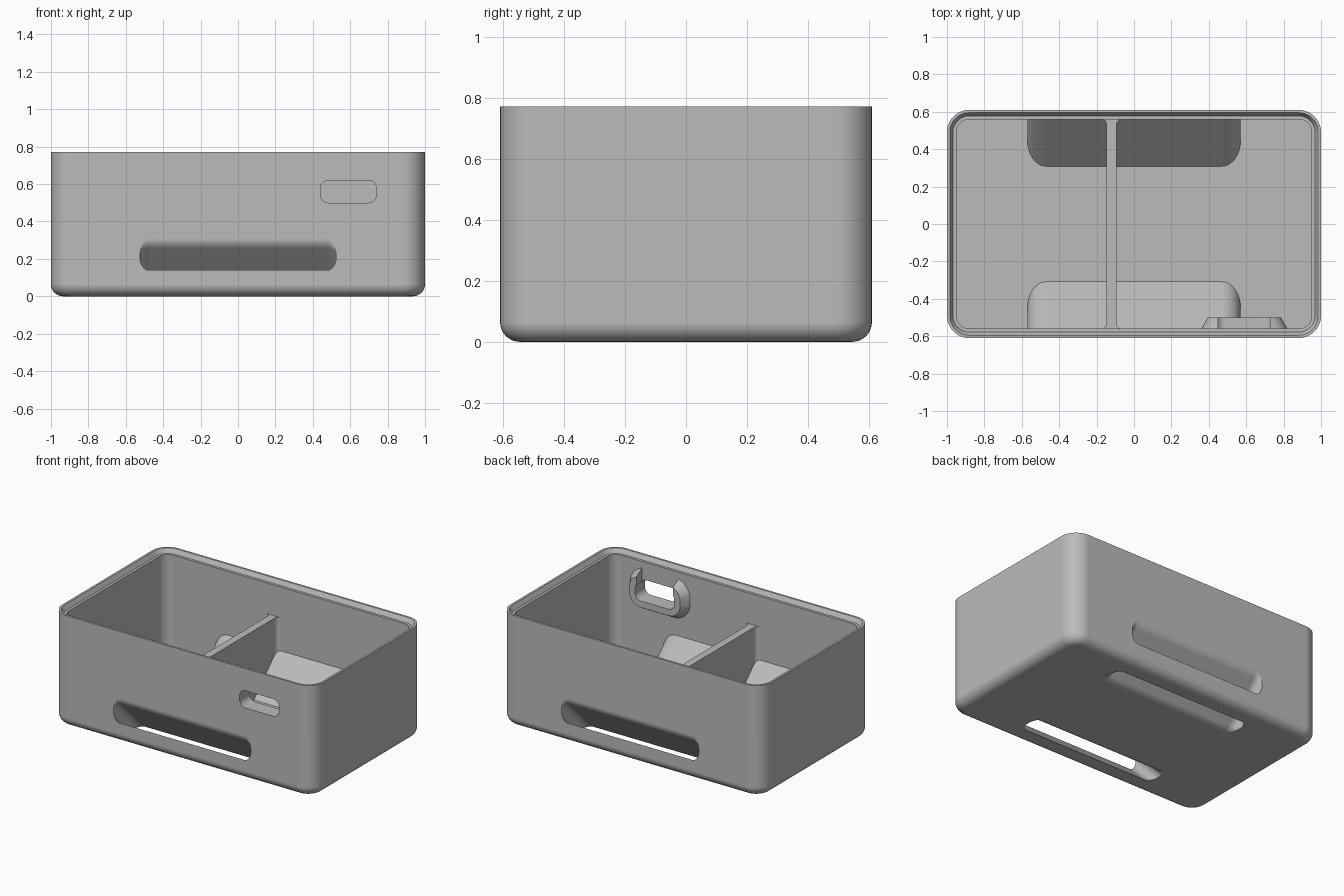
import bpy, bmesh, math

if "Cube" in bpy.data.objects:
    bpy.data.objects.remove(bpy.data.objects["Cube"])

W, D, H = 1.0, 0.61, 0.772      # half width, half depth, height
WALL, CORNER = 0.05, 0.12
ROOT2 = math.sqrt(2)

grey = bpy.data.materials.new("plain_grey")
grey.use_nodes = True
grey.diffuse_color = (0.5, 0.5, 0.5, 1)
grey.node_tree.nodes["Principled BSDF"].inputs["Base Color"].default_value = (0.5, 0.5, 0.5, 1)


def loft(name, rings):
    """Closed solid through rings with equal point counts."""
    bm = bmesh.new()
    rows = [[bm.verts.new(p) for p in ring] for ring in rings]
    n = len(rows[0])
    for a, b in zip(rows, rows[1:]):
        for i in range(n):
            j = (i + 1) % n
            bm.faces.new((a[i], a[j], b[j], b[i]))
    bm.faces.new(rows[0])
    bm.faces.new(rows[-1])
    bmesh.ops.recalc_face_normals(bm, faces=bm.faces)
    mesh = bpy.data.meshes.new(name)
    bm.to_mesh(mesh)
    bm.free()
    mesh.materials.append(grey)
    ob = bpy.data.objects.new(name, mesh)
    bpy.context.collection.objects.link(ob)
    return ob


def round_rect(hw, hh, r, seg=10):
    """Rounded rectangle outline, centred on the origin."""
    pts = []
    for k, (sx, sy) in enumerate(((1, 1), (-1, 1), (-1, -1), (1, -1))):
        for i in range(seg + 1):
            a = math.pi / 2 * (k + i / seg)
            pts.append((sx * (hw - r) + r * math.cos(a), sy * (hh - r) + r * math.sin(a)))
    return pts


def plan_ring(inset, z):
    return [(x, y, z) for x, y in round_rect(W - inset, D - inset, CORNER - inset)]


def subtract(target, *cutters):
    """Cut solids out of the target, then discard them."""
    for c in cutters:
        mod = target.modifiers.new("cut", 'BOOLEAN')
        mod.operation, mod.solver, mod.object = 'DIFFERENCE', 'EXACT', c
    bpy.context.view_layer.update()
    done = target.evaluated_get(bpy.context.evaluated_depsgraph_get())
    mesh = bpy.data.meshes.new_from_object(done)
    target.modifiers.clear()
    target.data = mesh
    for c in cutters:
        bpy.data.objects.remove(c)


def slanted_bar(name, hw, r, side, flare, reach):
    """Rounded bar running at 45 degrees from the wall down through the floor."""
    outline = round_rect(hw, r, r * 0.999)
    base = 0.40

    def wall_ring(y, o):
        return [(x, -side * y, -base - y + t * ROOT2 + o * max(0, t / r)) for x, t in outline]

    def floor_ring(z, o):
        return [(x, -side * (-base - z + t * ROOT2 + o * max(0, t / r)), z) for x, t in outline]

    # the flare rounds the upper edge of each mouth
    steps = [(0, 0)]
    if flare:
        rad = flare / math.tan(math.pi / 8)
        depths = [flare / ROOT2 * f for f in (0, 0.05, 0.15, 0.35, 0.65, 1)]
        steps = [(d, max(0, flare + d - math.sqrt(rad ** 2 - (rad - d) ** 2))) for d in depths]
    rings = [wall_ring(-D - reach, flare)]
    rings += [wall_ring(-D + d, o) for d, o in steps]
    rings += [floor_ring(d, o) for d, o in reversed(steps)]
    rings.append(floor_ring(-reach, flare))
    return loft(name, rings)


# Outer block with rounded bottom edge
R = 0.065
outer = [plan_ring(R * (1 - math.sin(a)), R * (1 - math.cos(a)))
         for a in (math.pi / 2 * i / 8 for i in range(9))]
body = loft("storage_box", outer + [plan_ring(0, H)])

# Cavity with a stepped rim for a lid
cavity = loft("cavity", [plan_ring(i, z) for i, z in (
    (WALL, WALL), (WALL, H - 0.03), (0.032, H - 0.03), (0.015, H), (0.015, H + 0.05))])

# Divider with small fillets where it meets the walls
half, fil, inner = 0.026, 0.03, D - WALL
edge = [(half + fil, inner + 0.02)]
for i in range(7):
    a = math.pi / 2 * i / 6
    edge.append((half + fil * (1 - math.sin(a)), inner - fil * (1 - math.cos(a))))
right = edge + [(x, -y) for x, y in reversed(edge)]
plan = right + [(-x, y) for x, y in reversed(right)]
divider = loft("divider", [[(x - 0.12, y, z) for x, y in plan] for z in (0.02, 0.53)])

# Housings that cover the strap tunnels inside
housings = [slanted_bar("tunnel_housing", 0.57, 0.1, s, 0, 0.09) for s in (1, -1)]

# Port collar: chamfered frame inside the front wall, open at the top
PX, PZ, PW, PH, PR = 0.59, 0.56, 0.15, 0.06, 0.045


def port_ring(y, off):
    return [(PX + x, y, PZ + z) for x, z in round_rect(PW + off, PH + off, PR + off)]


collar = loft("port_collar", [port_ring(y, o) for y, o in (
    (-0.58, 0.08), (-inner, 0.08), (-0.50, 0.045))])
notch = loft("collar_notch", [[(PX + x, y, PZ + 0.1 + z) for x, z in round_rect(PW - 0.01, 0.1, 0.004, 1)]
                              for y in (-0.62, -0.4)])
subtract(collar, notch)

subtract(cavity, divider, *housings, collar)

# Strap tunnels and port opening
slots = [slanted_bar("strap_slot", 0.525, 0.05, s, 0.03, 0.06) for s in (1, -1)]
port = loft("port_hole", [port_ring(y, 0) for y in (-0.7, -0.4)])
subtract(body, cavity, *slots, port)

# Smooth fillets, crisp edges
bpy.ops.object.select_all(action='DESELECT')
body.select_set(True)
bpy.context.view_layer.objects.active = body
bpy.ops.object.shade_smooth_by_angle(angle=math.radians(30))
weighted = body.modifiers.new("even_shading", 'WEIGHTED_NORMAL')
weighted.keep_sharp = True
